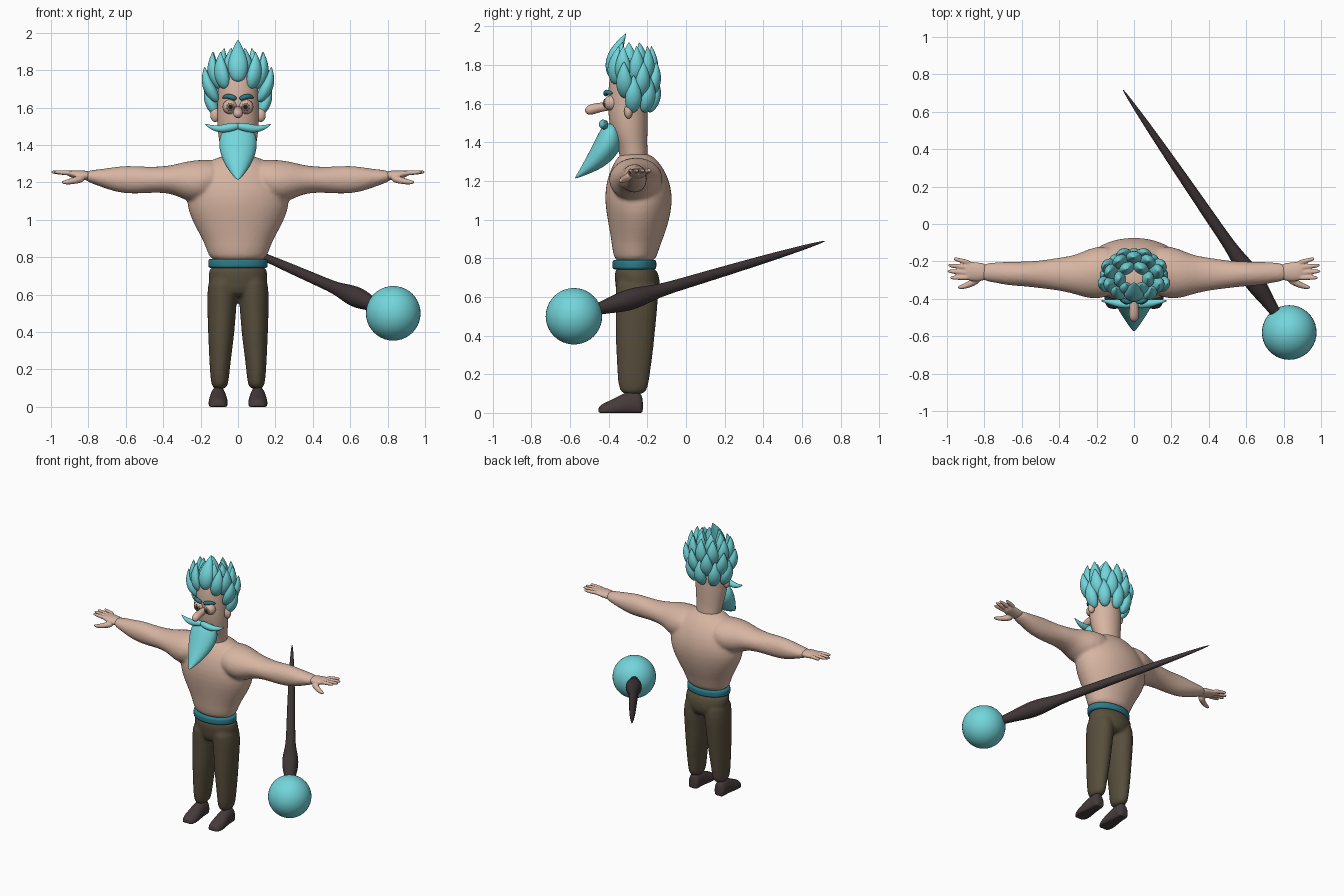
import bpy, bmesh, math
from mathutils import Vector

old = bpy.data.objects.get("Cube")
if old:
    bpy.data.objects.remove(old, do_unlink=True)


def material(name, *rgb):
    m = bpy.data.materials.new(name)
    m.use_nodes = True
    m.diffuse_color = (*rgb, 1)
    bsdf = m.node_tree.nodes["Principled BSDF"]
    bsdf.inputs["Base Color"].default_value = (*rgb, 1)
    bsdf.inputs["Roughness"].default_value = 0.8
    return m


SKIN = material("skin", .68, .46, .36)
AQUA = material("aqua", .17, .67, .71)
TEAL = material("dark teal", .025, .2, .25)
CLOTH = material("olive brown cloth", .095, .075, .045)
LEATHER = material("dark leather", .06, .043, .043)
WOOD = material("dark wood", .05, .036, .038)
IRIS = material("brown iris", .22, .15, .12)
PUPIL = material("black pupil", .02, .015, .015)


def skin_rings(bm, rings):
    """Bridge rings of points into a closed tube."""
    loops = [[bm.verts.new(p) for p in ring] for ring in rings]
    n = len(loops[0])
    for a, b in zip(loops, loops[1:]):
        for i in range(n):
            j = (i + 1) % n
            bm.faces.new((a[i], a[j], b[j], b[i]))
    bm.faces.new(loops[0])
    bm.faces.new(loops[-1])


def loft(bm, axis, rows, sides=16, flip=1, floor=None):
    """Ellipses across an axis; a row is position, then two min/max pairs."""
    rings = []
    for t, a0, a1, b0, b1 in rows:
        ring = []
        for i in range(sides):
            ang = math.tau * i / sides
            a = (a0 + a1) / 2 + (a1 - a0) / 2 * math.cos(ang)
            b = (b0 + b1) / 2 + (b1 - b0) / 2 * math.sin(ang)
            x, y, z = {"x": (t, a, b), "y": (a, t, b), "z": (a, b, t)}[axis]
            if floor is not None:
                z = max(z, floor)
            ring.append((x * flip, y, z))
        rings.append(ring)
    skin_rings(bm, rings)


def spine(bm, points, radii, side=(0, 0, 1), flat=1, sides=10):
    """Tube along points; flat scales the thickness across the side vector."""
    pts = [Vector(p) for p in points]
    rings = []
    for k, (p, r) in enumerate(zip(pts, radii)):
        d = (pts[min(k + 1, len(pts) - 1)] - pts[max(k - 1, 0)]).normalized()
        s = Vector(side)
        u = (s - d * s.dot(d)).normalized()
        v = d.cross(u)
        rings.append([p + u * r * math.cos(math.tau * i / sides)
                      + v * r * flat * math.sin(math.tau * i / sides)
                      for i in range(sides)])
    skin_rings(bm, rings)


def finish(bm, name, mat, subdivide=2, voxel=0):
    bmesh.ops.recalc_face_normals(bm, faces=bm.faces)
    for f in bm.faces:
        f.smooth = True
    me = bpy.data.meshes.new(name)
    bm.to_mesh(me)
    bm.free()
    me.materials.append(mat)
    ob = bpy.data.objects.new(name, me)
    bpy.context.scene.collection.objects.link(ob)
    if subdivide:
        ob.modifiers.new("Round", "SUBSURF").levels = subdivide
        ob.modifiers["Round"].render_levels = subdivide
    if voxel:
        rm = ob.modifiers.new("Merge", "REMESH")
        rm.mode = "VOXEL"
        rm.voxel_size = voxel
        rm.use_smooth_shade = True
        sm = ob.modifiers.new("Relax", "SMOOTH")
        sm.factor, sm.iterations = .5, 4
    return ob


def ball(name, mat, centre, size, segs=24):
    bm = bmesh.new()
    bmesh.ops.create_uvsphere(bm, u_segments=segs, v_segments=segs // 2, radius=1)
    bmesh.ops.scale(bm, vec=size, verts=bm.verts)
    bmesh.ops.translate(bm, vec=centre, verts=bm.verts)
    return finish(bm, name, mat, 0)


# Bare torso and arms, merged into one skin
bm = bmesh.new()
loft(bm, "z", [(z, -w, w, y0, y1) for z, w, y0, y1 in (
    (.76, .152, -.37, -.16), (.85, .168, -.382, -.14), (.92, .205, -.392, -.11),
    (1, .25, -.407, -.085), (1.08, .278, -.42, -.07), (1.16, .27, -.42, -.073),
    (1.24, .24, -.4, -.1), (1.3, .17, -.37, -.14), (1.35, .09, -.34, -.19))], 24)
for s in (1, -1):
    loft(bm, "x", [
        (.08, -.38, -.12, 1.14, 1.325), (.2, -.41, -.11, 1.08, 1.325),
        (.28, -.39, -.15, 1.1, 1.315), (.34, -.37, -.17, 1.135, 1.295),
        (.42, -.355, -.18, 1.145, 1.285), (.5, -.345, -.195, 1.14, 1.285),
        (.6, -.333, -.2, 1.136, 1.293), (.68, -.33, -.2, 1.155, 1.28),
        (.75, -.312, -.205, 1.182, 1.27), (.83, -.305, -.21, 1.21, 1.262)], flip=s)
finish(bm, "torso_and_arms", SKIN, 1, .011)

# Hands with four fingers and a drooping thumb
for s, label in ((1, "left"), (-1, "right")):
    bm = bmesh.new()
    loft(bm, "x", [(.78, -.3, -.21, 1.205, 1.262), (.83, -.31, -.205, 1.212, 1.264),
                   (.88, -.305, -.2, 1.222, 1.266), (.91, -.295, -.2, 1.23, 1.264)], flip=s)
    for y0, tip, y1 in ((-.21, .965, -.185), (-.235, .995, -.22),
                        (-.262, 1, -.252), (-.287, .985, -.287)):
        spine(bm, [(s * (.87 + (tip - .87) * t), y0 + (y1 - y0) * t, 1.248 + .008 * t)
                   for t in (0, .5, .9, 1)], (.015, .014, .011, .006))
    spine(bm, [(s * .82, -.285, 1.225), (s * .87, -.32, 1.21), (s * .92, -.338, 1.2),
               (s * .945, -.34, 1.2)], (.025, .02, .014, .007))
    finish(bm, label + "_hand", SKIN, 1, .005)

# Trousers: hips plus two legs
bm = bmesh.new()
loft(bm, "z", [(.77, -.155, .155, -.372, -.157), (.7, -.162, .162, -.37, -.135),
               (.64, -.155, .155, -.365, -.132), (.58, -.1, .1, -.35, -.16)], 24)
for s in (1, -1):
    loft(bm, "z", [
        (.72, 0, .157, -.37, -.15), (.6, 0, .168, -.367, -.14),
        (.5, .01, .165, -.367, -.15), (.4, .017, .162, -.367, -.16),
        (.3, .03, .157, -.362, -.17), (.2, .043, .152, -.357, -.185),
        (.14, .048, .147, -.352, -.193), (.09, .06, .137, -.335, -.21)], flip=s)
finish(bm, "trousers", CLOTH, 1, .01)

# Belt
bm = bmesh.new()
loft(bm, "z", [(z, -.159 + d, .159 - d, -.381 + d, -.153 - d) for z, d in (
    (.742, .01), (.744, 0), (.768, 0), (.79, 0), (.792, .01))], 32)
finish(bm, "belt", TEAL, 1)

# Shoes
for s, label in ((1, "left"), (-1, "right")):
    bm = bmesh.new()
    loft(bm, "y", [(y, .106 - w, .106 + w, -.03, top) for y, w, top in (
        (-.455, .028, .03), (-.43, .05, .05), (-.38, .054, .07), (-.33, .048, .1),
        (-.28, .043, .115), (-.24, .042, .11), (-.222, .028, .08))], flip=s, floor=0)
    finish(bm, label + "_shoe", LEATHER)

# Head and neck
bm = bmesh.new()
loft(bm, "z", [(z, -w, w, y0, y1) for z, w, y0, y1 in (
    (1.27, .085, -.34, -.19), (1.36, .09, -.345, -.2), (1.42, .102, -.375, -.2),
    (1.5, .112, -.4, -.198), (1.6, .112, -.405, -.198), (1.7, .11, -.402, -.198),
    (1.79, .1, -.385, -.205), (1.83, .06, -.35, -.24))], 24)
finish(bm, "head", SKIN)

# Drooping nose
bm = bmesh.new()
spine(bm, [(0, -.38, 1.588), (0, -.43, 1.584), (0, -.475, 1.575), (0, -.505, 1.565),
           (0, -.52, 1.555)], (.024, .024, .029, .027, .012))
finish(bm, "nose", SKIN)

# Eyes, ears and eyebrows
for s, label in ((1, "left"), (-1, "right")):
    ball(label + "_eye", SKIN, (s * .043, -.387, 1.604), (.039, .039, .039))
    ball(label + "_iris", IRIS, (s * .041, -.42, 1.603), (.022, .008, .022), 16)
    ball(label + "_pupil", PUPIL, (s * .04, -.426, 1.603), (.011, .005, .011), 12)
    ball(label + "_ear", SKIN, (s * .122, -.298, 1.56), (.026, .022, .038), 16)
    bm = bmesh.new()
    spine(bm, [(s * .008, -.41, 1.645), (s * .03, -.418, 1.655), (s * .058, -.41, 1.663),
               (s * .085, -.38, 1.652)], (.012, .015, .014, .007))
    finish(bm, label + "_eyebrow", TEAL)

# Moustache with upturned tips
bm = bmesh.new()
for s in (1, -1):
    spine(bm, [(s * x, y, z) for x, y, z in (
        (-.01, -.425, 1.502), (.03, -.43, 1.497), (.07, -.427, 1.488),
        (.11, -.42, 1.486), (.15, -.413, 1.497), (.177, -.41, 1.513))],
        (.016, .024, .024, .019, .011, .002))
finish(bm, "moustache", AQUA)

# Beard sweeping forward to a point
bm = bmesh.new()
loft(bm, "z", [(z, -w, w, y0, y1) for z, w, y0, y1 in (
    (1.5, .06, -.42, -.36), (1.46, .097, -.447, -.335), (1.4, .106, -.478, -.325),
    (1.34, .093, -.508, -.35), (1.28, .063, -.54, -.41), (1.24, .032, -.562, -.49),
    (1.213, .004, -.577, -.57))])
finish(bm, "beard", AQUA)

# Hair: rows of leaf-shaped tufts wrapped round the head
bm = bmesh.new()


def tuft(base, tip, angle, width=.05):
    base, tip = Vector(base), Vector(tip)
    out = Vector((math.sin(angle), -math.cos(angle), 0))
    steps = ((0, .3), (.12, .75), (.35, 1), (.6, .8), (.82, .4), (1, .02))
    spine(bm, [base.lerp(tip, t) + out * .02 * math.sin(math.pi * t) for t, r in steps],
          [width * r for t, r in steps], (math.cos(angle), math.sin(angle), 0), .75)


hair_rows = (  # bottom, top, base spread, tip spread, angles from the front
    (1.555, 1.75, 1, 1.35, (100, 140, 180, -140, -100)),
    (1.63, 1.82, 1, 1.5, (80, 120, 160, -160, -120, -80)),
    (1.7, 1.9, .9, 1.15, (42, 75, 110, 145, 180, -145, -110, -75, -42)),
    (1.75, 1.92, .45, .6, (30, 90, 150, -150, -90, -30)))
for low, high, r0, r1, angles in hair_rows:
    for deg in angles:
        a = math.radians(deg)
        dx, dy = .11 * math.sin(a), -.1 * math.cos(a)
        lean = .6 if abs(deg) < 60 else 1
        tuft((dx * r0, -.295 + dy * r0, low),
             (dx * r1 * 1.1, -.295 + dy * r1 * lean, high), a)
tuft((0, -.385, 1.735), (0, -.31, 1.965), 0, .062)
finish(bm, "hair", AQUA, 1)

# Staff: tapered shaft swelling towards a round head
head_end, tail_end = Vector((.83, -.58, .5)), Vector((-.062, .722, .89))
bm = bmesh.new()
profile = ((.05, .028), (.1, .032), (.15, .045), (.2, .058), (.25, .058), (.31, .042),
           (.37, .033), (.5, .031), (.7, .025), (.85, .018), (.96, .009), (1, .002))
spine(bm, [head_end.lerp(tail_end, t) for t, r in profile], [r for t, r in profile])
finish(bm, "staff_shaft", WOOD)
ball("staff_ball", AQUA, head_end, (.146, .146, .146), 40)
